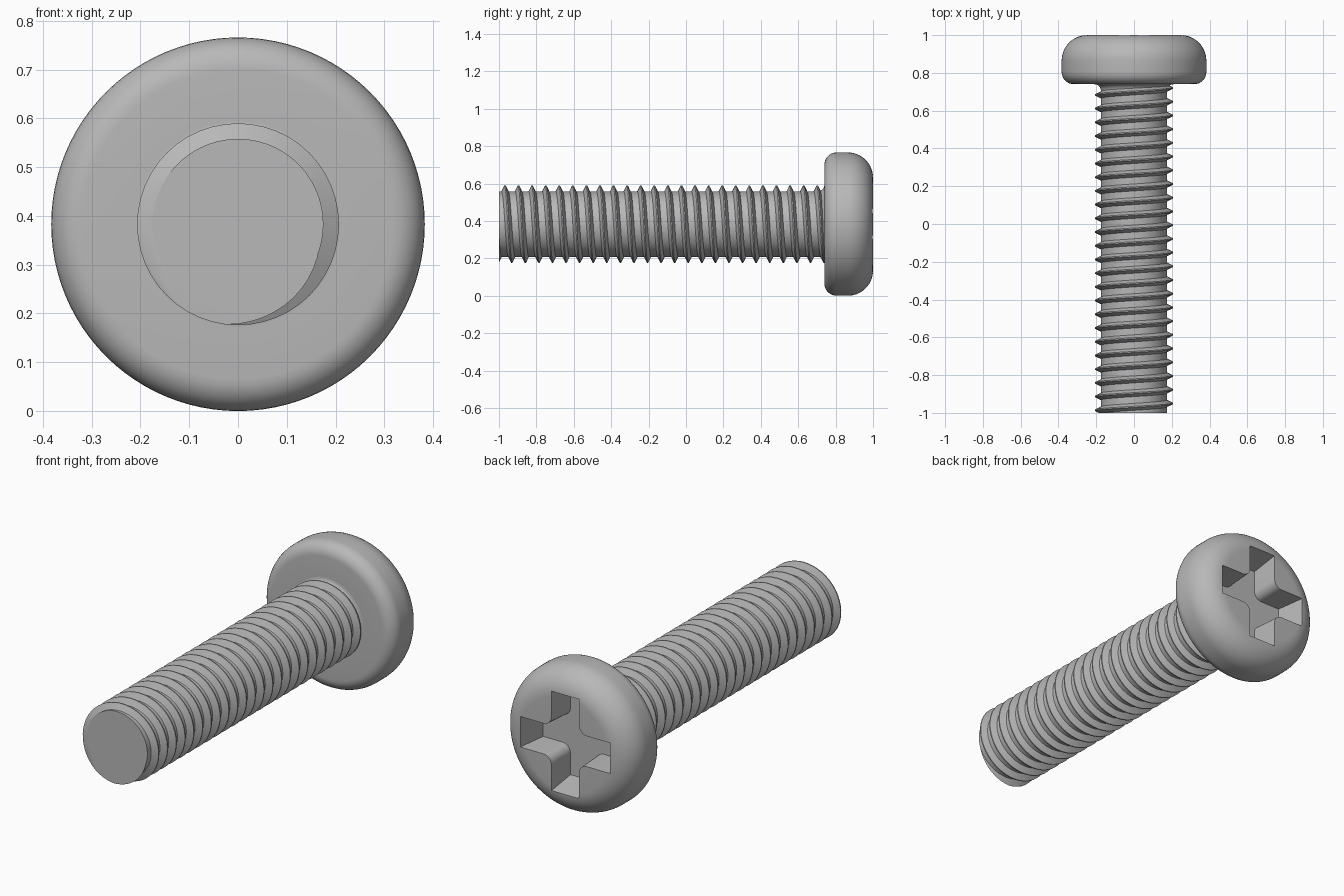
import bpy, bmesh, math
from mathutils import Vector

cube = bpy.data.objects.get("Cube")
if cube:
    bpy.data.objects.remove(cube)

AXIS_Z = 0.383           # height of the screw axis
ROOT, CREST = 0.175, 0.207
PITCH = 0.0726
TIP, UNDER, BACK = -1.0, 0.74, 1.0

steel = bpy.data.materials.new("grey_steel")
steel.use_nodes = True
color = (0.48, 0.48, 0.48, 1)
steel.diffuse_color = color
steel.node_tree.nodes["Principled BSDF"].inputs["Base Color"].default_value = color


def finish(name, bm):
    bmesh.ops.recalc_face_normals(bm, faces=bm.faces[:])
    mesh = bpy.data.meshes.new(name)
    bm.to_mesh(mesh)
    bm.free()
    mesh.materials.append(steel)
    ob = bpy.data.objects.new(name, mesh)
    bpy.context.collection.objects.link(ob)
    return ob


def smooth(ob, angle=30):
    bpy.ops.object.select_all(action='DESELECT')
    ob.select_set(True)
    bpy.context.view_layer.objects.active = ob
    bpy.ops.object.shade_smooth_by_angle(angle=math.radians(angle))


def around(r, y, a):
    return Vector((r * math.sin(a), y, AXIS_Z + r * math.cos(a)))


def arc(r, y, radius, start, end, steps=8):
    """Points (radius from axis, y) on an arc, angles in degrees."""
    angles = [math.radians(start + (end - start) * i / steps) for i in range(steps + 1)]
    return [(r + radius * math.cos(a), y + radius * math.sin(a)) for a in angles]


def lathe(name, profile, sides=96):
    """Closed solid turned about the screw axis, with flat end caps."""
    bm = bmesh.new()
    rings = [[bm.verts.new(around(r, y, math.tau * i / sides)) for i in range(sides)]
             for r, y in profile]
    for a, b in zip(rings, rings[1:]):
        for i in range(sides):
            j = (i + 1) % sides
            bm.faces.new((a[i], a[j], b[j], b[i]))
    bm.faces.new(rings[0])
    bm.faces.new(rings[-1])
    return finish(name, bm)


# Shank with a small fillet under the head
fillet = 0.035
shank = lathe("shank", [(ROOT, TIP)]
              + arc(ROOT + fillet, UNDER - fillet, fillet, 180, 90)
              + [(ROOT + fillet, UNDER + 0.005)])
smooth(shank)

# Pan head with rounded rim
RIM = 0.383
head = lathe("head", [(0.2, UNDER)]
             + arc(RIM - 0.065, UNDER + 0.065, 0.065, -90, 0)
             + arc(RIM - 0.135, BACK - 0.135, 0.135, 0, 90, 14))


# Cross recess cut into the head
def cross_outline(reach, half, corner):
    quarter = [(half, reach)]
    for i in range(7):
        a = math.radians(180 + 90 * i / 6)
        quarter.append((half + corner + corner * math.cos(a),
                        half + corner + corner * math.sin(a)))
    quarter.append((reach, half))
    points = []
    for turn in range(4):
        for x, z in quarter:
            for _ in range(turn):
                x, z = z, -x
            points.append((x, z))
    return points


bm = bmesh.new()
loops = []
for y, reach, half in ((BACK - 0.15, 0.232, 0.074), (BACK + 0.03, 0.266, 0.081)):
    loops.append([bm.verts.new((x, y, AXIS_Z + z))
                  for x, z in cross_outline(reach, half, 0.045)])
n = len(loops[0])
for i in range(n):
    j = (i + 1) % n
    bm.faces.new((loops[0][i], loops[0][j], loops[1][j], loops[1][i]))
for loop in loops:
    bm.faces.new(loop)
cutter = finish("recess_cutter", bm)
cutter.hide_render = True

cut = head.modifiers.new("recess", 'BOOLEAN')
cut.operation = 'DIFFERENCE'
cut.solver = 'EXACT'
cut.object = cutter
bpy.context.view_layer.objects.active = head
bpy.ops.object.modifier_apply(modifier=cut.name)
bpy.data.objects.remove(cutter)
smooth(head)

# Right-handed thread, trimmed flat at the tip
section = [(ROOT - 0.005, -0.021), (CREST, -0.003), (CREST, 0.003), (ROOT - 0.005, 0.021)]
STEPS = 48
FIRST = -0.968           # a crest position straight above the axis
bm = bmesh.new()
rows = []
for i in range(-STEPS, int((UNDER - FIRST) / PITCH * STEPS)):
    a = math.tau * i / STEPS
    y = FIRST + PITCH * i / STEPS
    rows.append([bm.verts.new(around(r, y + dy, a)) for r, dy in section])
for p, q in zip(rows, rows[1:]):
    for k in range(4):
        m = (k + 1) % 4
        bm.faces.new((p[k], p[m], q[m], q[k]))
bm.faces.new(rows[0])
bm.faces.new(rows[-1])
bmesh.ops.bisect_plane(bm, geom=bm.verts[:] + bm.edges[:] + bm.faces[:],
                       plane_co=(0, TIP, 0), plane_no=(0, -1, 0), clear_outer=True)
bmesh.ops.holes_fill(bm, edges=[e for e in bm.edges if e.is_boundary], sides=0)
thread = finish("thread", bm)
smooth(thread)
